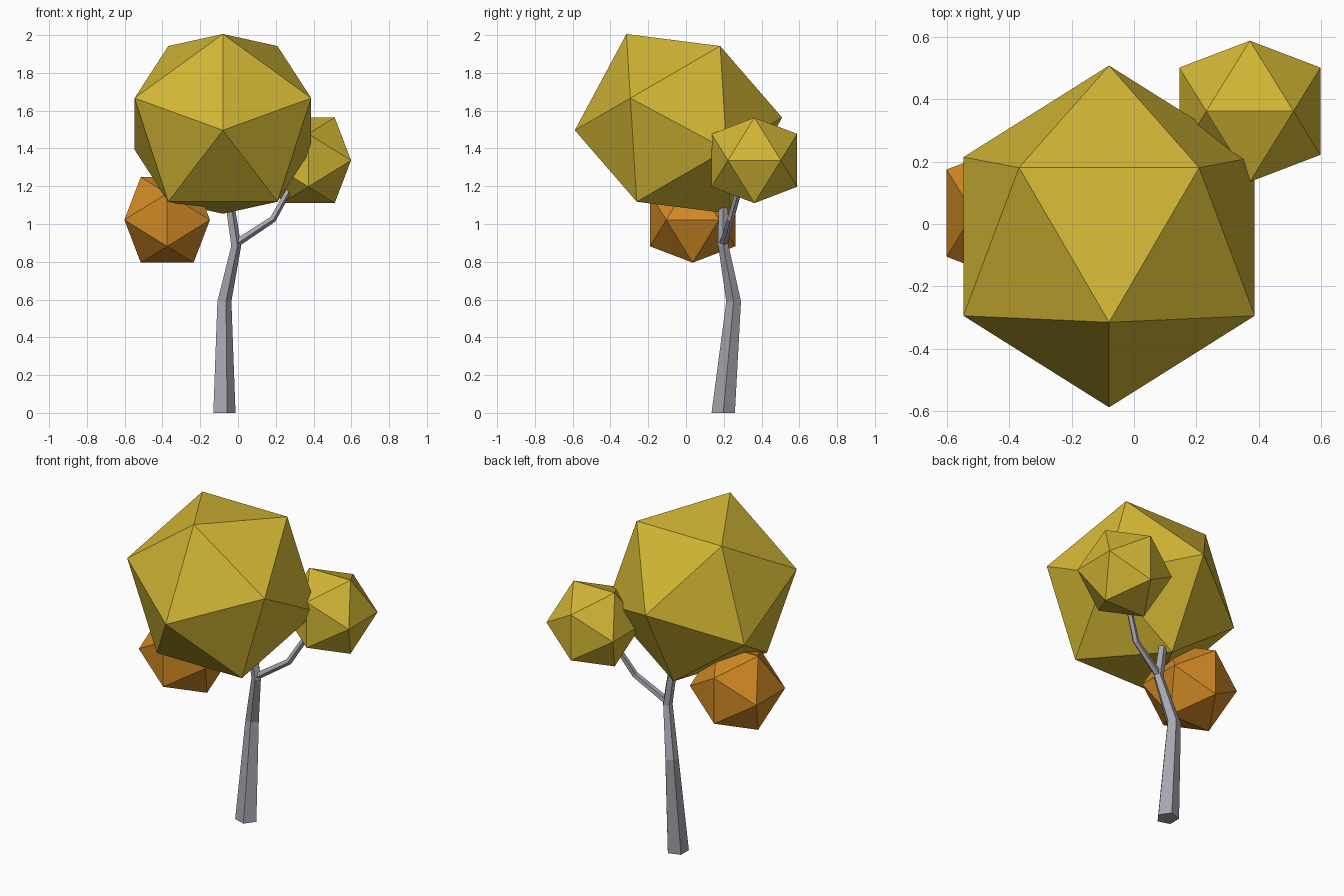
import bpy, bmesh, math
from mathutils import Vector, Matrix

if "Cube" in bpy.data.objects:
    bpy.data.objects.remove(bpy.data.objects["Cube"])


def material(name, rgb):
    m = bpy.data.materials.new(name)
    m.diffuse_color = (*rgb, 1)
    m.use_nodes = True
    m.node_tree.nodes["Principled BSDF"].inputs["Base Color"].default_value = m.diffuse_color
    return m


YELLOW = material("yellow_leaves", (0.65, 0.47, 0.035))
ORANGE = material("orange_leaves", (0.63, 0.25, 0.018))
GREY = material("grey_bark", (0.38, 0.38, 0.43))


def add_object(name, bm, mat):
    bmesh.ops.recalc_face_normals(bm, faces=bm.faces)
    mesh = bpy.data.meshes.new(name)
    bm.to_mesh(mesh)
    bm.free()
    mesh.materials.append(mat)
    obj = bpy.data.objects.new(name, mesh)
    bpy.context.collection.objects.link(obj)
    return obj


def leaf_ball(name, centre, s, mat, tilt=0):
    """Icosahedron: hull of three golden rectangles, edge length 2*s."""
    bm = bmesh.new()
    phi = (1 + math.sqrt(5)) / 2
    for a in (-1, 1):
        for b in (-phi, phi):
            for co in ((a, 0, b), (0, b, a), (b, a, 0)):
                bm.verts.new(Vector(co) * s)
    bmesh.ops.convex_hull(bm, input=bm.verts)
    bm.transform(Matrix.Translation(centre) @ Matrix.Rotation(math.radians(tilt), 4, 'X'))
    return add_object(name, bm, mat)


def limb(name, path, radii, mat, level=False, sides=5):
    """Tapered five-sided tube along a path; level keeps the rings horizontal."""
    bm = bmesh.new()
    pts = [Vector(p) for p in path]
    up = Vector((0, 0, 1))
    rings = []
    for i, (p, r) in enumerate(zip(pts, radii)):
        d = pts[min(i + 1, len(pts) - 1)] - pts[max(i - 1, 0)]
        q = up.rotation_difference(up if level else d)
        ring = []
        for k in range(sides):
            t = math.tau * k / sides
            ring.append(bm.verts.new(p + q @ Vector((r * math.cos(t), r * math.sin(t), 0))))
        rings.append(ring)
    for lo, hi in zip(rings, rings[1:]):
        for k in range(sides):
            n = (k + 1) % sides
            bm.faces.new((lo[k], lo[n], hi[n], hi[k]))
    bm.faces.new(rings[0][::-1])
    bm.faces.new(rings[-1])
    return add_object(name, bm, mat)


# Foliage
leaf_ball("main_canopy", (-0.08, -0.04, 1.53), 0.289, YELLOW, tilt=-28.2)
leaf_ball("side_canopy", (0.372, 0.362, 1.337), 0.14, YELLOW)
leaf_ball("low_canopy", (-0.375, 0.035, 1.022), 0.14, ORANGE)

# Trunk and branch
limb("trunk",
     [(-0.078, 0.197, 0), (-0.076, 0.252, 0.59), (-0.012, 0.198, 0.885), (-0.055, 0.195, 1.17)],
     [0.065, 0.041, 0.029, 0.025], GREY, level=True)
limb("side_branch",
     [(-0.008, 0.198, 0.9), (0.183, 0.235, 1.025), (0.32, 0.305, 1.27)],
     [0.022, 0.019, 0.016], GREY)
